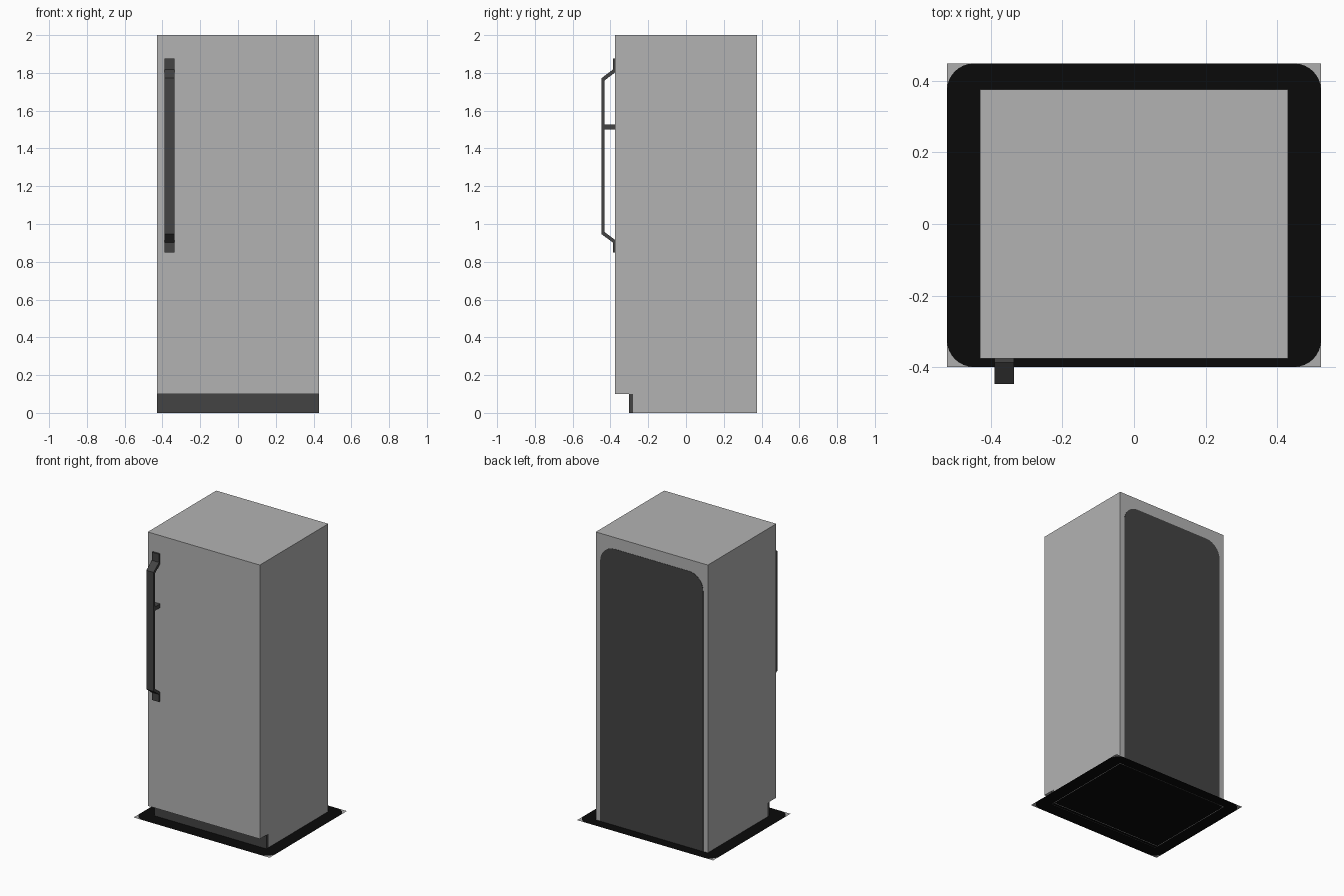
import bpy, bmesh, math

if "Cube" in bpy.data.objects:
    bpy.data.objects.remove(bpy.data.objects["Cube"])


def material(name, v):
    m = bpy.data.materials.new(name)
    m.diffuse_color = (v, v, v, 1)
    m.use_nodes = True
    m.node_tree.nodes["Principled BSDF"].inputs["Base Color"].default_value = m.diffuse_color
    return m


STEEL = material("steel grey", 0.45)
DARK = material("dark grey", 0.057)
BLACK = material("shadow black", 0.003)
PALE = material("pale grey", 0.42)


def finish(name, bm, *mats):
    me = bpy.data.meshes.new(name)
    bm.to_mesh(me)
    bm.free()
    for m in mats:
        me.materials.append(m)
    ob = bpy.data.objects.new(name, me)
    bpy.context.collection.objects.link(ob)
    return ob


def prism(name, pts, to3d, a, b, mat, open_bottom=False):
    """Extrude a 2D profile from a to b; to3d places (u, v, depth)."""
    bm = bmesh.new()
    lo = [bm.verts.new(to3d(u, v, a)) for u, v in pts]
    hi = [bm.verts.new(to3d(u, v, b)) for u, v in pts]
    n = len(pts)
    bm.faces.new(lo)
    bm.faces.new(hi[::-1])
    for i in range(n):
        j = (i + 1) % n
        bm.faces.new((lo[i], hi[i], hi[j], lo[j]))
    bmesh.ops.recalc_face_normals(bm, faces=bm.faces)
    if open_bottom:
        low = [f for f in bm.faces if all(v.co.z < 1e-5 for v in f.verts)]
        bmesh.ops.delete(bm, geom=low, context='FACES_ONLY')
    return finish(name, bm, mat)


def arc(cx, cy, r, start, n=8):
    return [(cx + r * math.cos(start + math.pi / 2 * i / n),
             cy + r * math.sin(start + math.pi / 2 * i / n)) for i in range(n + 1)]


def side(u, v, d):
    return (d, u, v)


def back(u, v, d):
    return (u, d, v)


# Cabinet with toe recess, open underneath
prism("cabinet", [(-0.375, 0.1), (-0.375, 2), (0.375, 2), (0.375, 0), (-0.28, 0), (-0.28, 0.1)],
      side, -0.43, 0.43, STEEL, True)

# Kick plate in the recess
prism("kick_plate", [(-0.303, 0), (-0.303, 0.1), (-0.28, 0.1), (-0.28, 0)],
      side, -0.43, 0.43, DARK, True)

# Back panel with rounded upper corners
panel = [(-0.395, 0), (0.395, 0)]
panel += arc(0.285, 1.81, 0.11, 0) + arc(-0.285, 1.81, 0.11, math.pi / 2)
prism("back_panel", panel, back, 0.374, 0.377, DARK)

# Bent strip handle and its middle post
outer = [(-0.387, 1.875), (-0.387, 1.818), (-0.447, 1.772),
         (-0.447, 0.946), (-0.387, 0.902), (-0.387, 0.85)]
inner = [(-0.375, 0.85), (-0.375, 0.915), (-0.431, 0.957),
         (-0.431, 1.76), (-0.375, 1.803), (-0.375, 1.875)]
prism("handle", outer + inner, side, -0.39, -0.335, DARK)
prism("handle_post", [(-0.432, 1.5), (-0.374, 1.5), (-0.374, 1.527), (-0.432, 1.527)],
      side, -0.39, -0.335, DARK)

# Flat floor mat: black rounded area with pale corners
X, Y0, Y1, R, Z = 0.522, -0.399, 0.448, 0.075, 0.004
bm = bmesh.new()
ring = []
for k, (sx, y, sy) in enumerate([(1, Y1, 1), (-1, Y1, 1), (-1, Y0, -1), (1, Y0, -1)]):
    curve = [bm.verts.new((px, py, Z))
             for px, py in arc(sx * (X - R), y - sy * R, R, k * math.pi / 2)]
    tip = bm.verts.new((sx * X, y, Z))
    for p, q in zip(curve, curve[1:]):
        bm.faces.new((tip, q, p)).material_index = 1
    ring += curve
bm.faces.new(ring)
for f in bm.faces:
    f.normal_update()
    if f.normal.z < 0:
        f.normal_flip()
finish("floor_mat", bm, BLACK, PALE)
